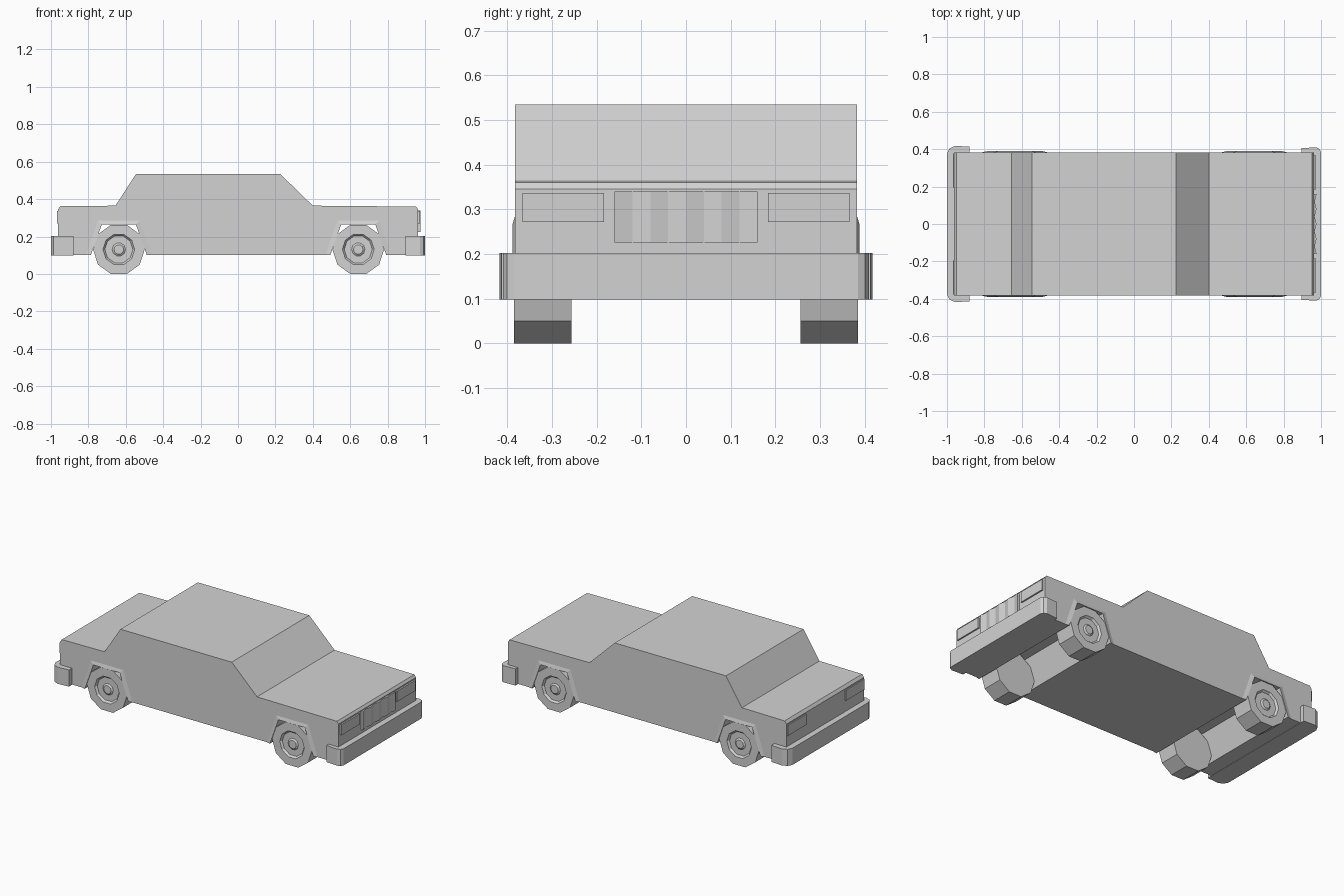
import bpy, bmesh, math
from mathutils import Vector

cube = bpy.data.objects.get("Cube")
if cube:
    bpy.data.objects.remove(cube, do_unlink=True)

GREY = (0.65, 0.65, 0.65, 1)
paint = bpy.data.materials.new("light_grey")
paint.use_nodes = True
paint.diffuse_color = GREY
paint.node_tree.nodes["Principled BSDF"].inputs["Base Color"].default_value = GREY


def finish(name, bm):
    bmesh.ops.recalc_face_normals(bm, faces=bm.faces)
    mesh = bpy.data.meshes.new(name)
    bm.to_mesh(mesh)
    bm.free()
    mesh.materials.append(paint)
    obj = bpy.data.objects.new(name, mesh)
    bpy.context.collection.objects.link(obj)
    return obj


def prism(name, profile, lo, hi, place):
    """Extrude a flat profile from lo to hi; place maps (a, b, depth) to a point."""
    bm = bmesh.new()
    rings = [[bm.verts.new(place(a, b, d)) for a, b in profile] for d in (lo, hi)]
    n = len(profile)
    for ring in rings:
        bm.faces.new(ring)
    for i in range(n):
        j = (i + 1) % n
        bm.faces.new((rings[0][i], rings[0][j], rings[1][j], rings[1][i]))
    return finish(name, bm)


def along_y(a, b, d):
    return Vector((a, d, b))


def along_z(a, b, d):
    return Vector((a, b, d))


AXLES = (-0.637, 0.643)
SIDE = 0.383
FLOOR = 0.10
ARCH = [(-0.15, FLOOR), (-0.091, 0.265), (0.091, 0.265), (0.15, FLOOR)]
FLARE = [(-0.175, FLOOR), (-0.112, 0.285), (0.112, 0.285), (0.175, FLOOR)]

# Body shell with wheel arches running right across the underside
outline = [(-0.963, FLOOR)]
for axle in AXLES:
    outline += [(axle + x, z) for x, z in ARCH]
outline += [(0.963, FLOOR), (0.963, 0.345), (0.952, 0.36), (0.40, 0.365),
            (0.225, 0.535), (-0.545, 0.535), (-0.655, 0.365),
            (-0.95, 0.362), (-0.963, 0.345)]
prism("body", outline, -SIDE, SIDE, along_y)


# Flared lip around one wheel arch
def arch_lip(name, axle, side):
    bm = bmesh.new()
    loops = []
    for shape, y in ((FLARE, SIDE), (ARCH, SIDE + 0.006), (ARCH, SIDE - 0.01)):
        loops.append([bm.verts.new((axle + x, side * y, z)) for x, z in shape])
    for a, b in zip(loops, loops[1:]):
        for i in range(3):
            bm.faces.new((a[i], a[i + 1], b[i + 1], b[i]))
    for i in (0, 3):
        bm.faces.new([loop[i] for loop in loops])
    finish(name, bm)


# Ten-sided wheel with a dished hub, lathed from tread to centre
def wheel(name, axle, side):
    bm = bmesh.new()
    section = [(0.138, 0.256), (0.138, 0.385), (0.085, 0.385), (0.075, 0.373),
               (0.036, 0.373), (0.026, 0.38)]
    rings = []
    for r, y in section:
        rings.append([bm.verts.new((axle + r * math.cos(i * math.tau / 10), side * y,
                                    0.131 + r * math.sin(i * math.tau / 10)))
                      for i in range(10)])
    for a, b in zip(rings, rings[1:]):
        for i in range(10):
            j = (i + 1) % 10
            bm.faces.new((a[i], a[j], b[j], b[i]))
    bm.faces.new(rings[0])
    bm.faces.new(rings[-1])
    finish(name, bm)


for end, axle in zip(("rear", "front"), AXLES):
    for hand, side in (("left", 1), ("right", -1)):
        arch_lip(f"{end}_{hand}_arch_lip", axle, side)
        wheel(f"{end}_{hand}_wheel", axle, side)


# Wraparound bumpers with cut corners
def bumper(name, direction, inner, half, cut):
    half_outline = [(inner, half - 0.005), (1 - cut * 1.1, half),
                    (1 - cut * 0.35, half - cut * 0.35), (1, half - cut)]
    mirrored = [(x, -y) for x, y in reversed(half_outline)]
    shape = [(direction * x, y) for x, y in half_outline + mirrored]
    prism(name, shape, 0.098, 0.202, along_z)


bumper("front_bumper", 1, 0.895, 0.41, 0.025)
bumper("rear_bumper", -1, 0.88, 0.418, 0.04)


# Lamps as thin plates on the end panels
def lamp(name, x0, x1, y0, y1):
    prism(name, [(x0, y0), (x1, y0), (x1, y1), (x0, y1)], 0.271, 0.337, along_z)


for hand, side in (("left", 1), ("right", -1)):
    lamp(f"{hand}_headlamp", 0.96, 0.972, side * 0.184, side * 0.366)
    lamp(f"{hand}_tail_lamp", -0.96, -0.969, side * 0.195, side * 0.377)

# Grille folded into vertical pleats
pleats = [(0.976 if i % 2 == 0 else 0.966, -0.16 + i * 0.04) for i in range(9)]
prism("grille", [(0.955, -0.16)] + pleats + [(0.955, 0.16)], 0.225, 0.34, along_z)
